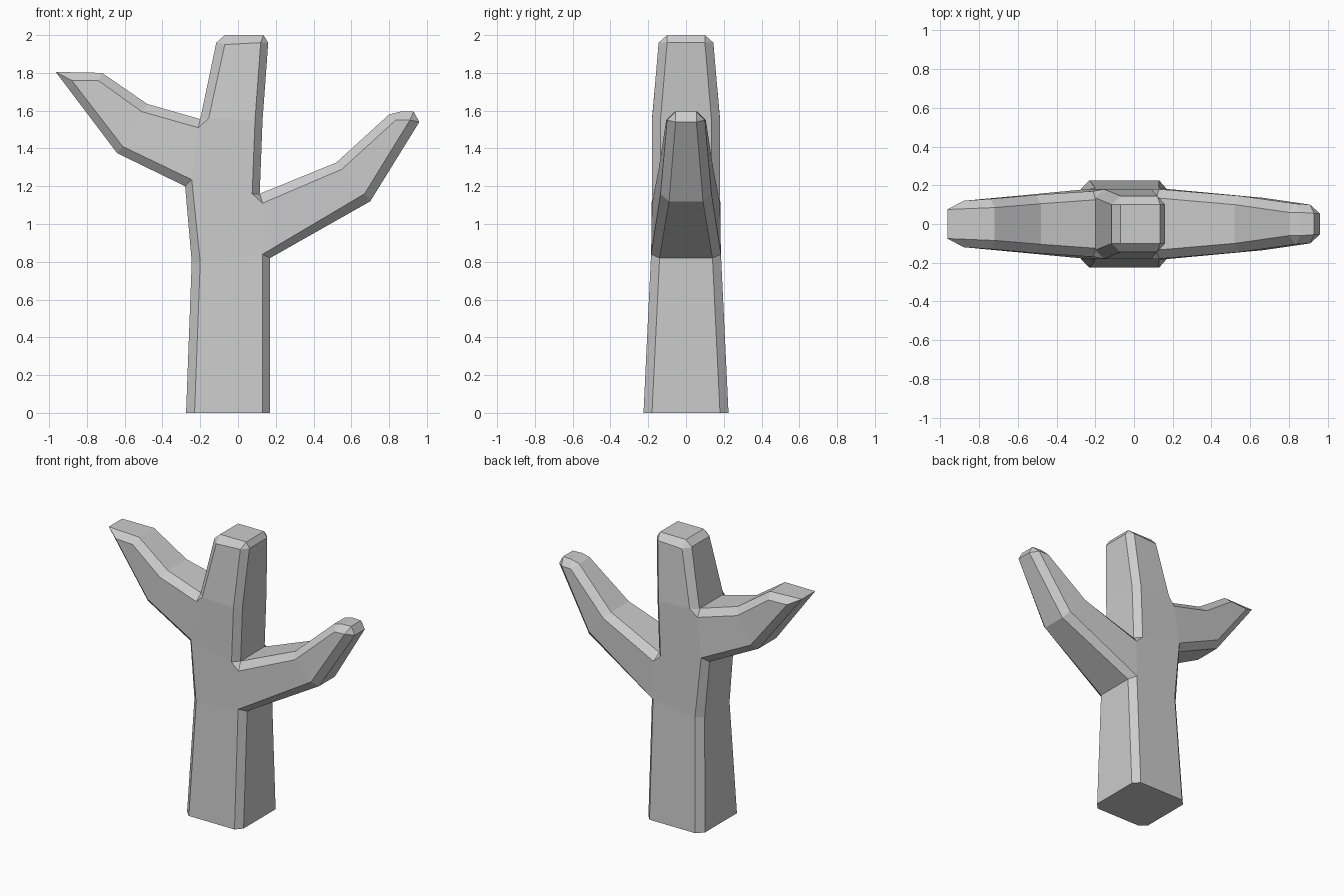
import bpy
import bmesh

cube = bpy.data.objects.get("Cube")
if cube:
    bpy.data.objects.remove(cube, do_unlink=True)

BEVEL_DEPTH = 0.045

# Outline round the trunk and branches: (rim x, rim z, face x, face z, face half depth)
base = [(-.275, 0, -.23, 0, .225), (.17, 0, .13, 0, .225)]
right_branch = [
    (.17, .82, .13, .84, .185), (.7, 1.12, .67, 1.16, .135),
    (.96, 1.54, .91, 1.55, .1), (.93, 1.595, .91, 1.55, .1),
    (.86, 1.595, .835, 1.55, .105), (.8, 1.58, .835, 1.55, .105),
    (.52, 1.325, .55, 1.29, .145), (.115, 1.16, .13, 1.11, .18),
]
crown = [
    (.115, 1.16, .075, 1.16, .18), (.13, 1.55, .09, 1.55, .18),
    (.16, 1.96, .12, 1.96, .145), (.135, 2, .12, 1.96, .145),
    (-.07, 2, -.07, 1.95, .145), (-.115, 1.96, -.07, 1.95, .145),
    (-.2, 1.555, -.155, 1.56, .18),
]
left_branch = [
    (-.2, 1.555, -.21, 1.51, .17), (-.48, 1.635, -.51, 1.595, .15),
    (-.72, 1.8, -.74, 1.76, .13), (-.965, 1.805, -.88, 1.76, .12),
    (-.64, 1.375, -.61, 1.41, .145), (-.28, 1.2, -.245, 1.235, .18),
]
trunk_side = [(-.245, .8, -.2, .8, .185)]
outline = base + right_branch + crown + left_branch + trunk_side

# Flat panels of the broad faces, as outline positions
panels = [
    (0, 1, 2, 23), (2, 9, 10, 22, 23), (2, 3, 8, 9), (3, 4, 6, 8),
    (10, 11, 16, 17, 22), (11, 12, 15, 16), (17, 18, 21, 22), (18, 19, 20, 21),
]


def add_side(bm, sign):
    """Add one broad face with its bevel strip and return the rim vertices."""
    rim = [bm.verts.new((x, sign * (depth - BEVEL_DEPTH), z))
           for x, z, _, _, depth in outline]
    face = [bm.verts.new((x, sign * depth, z)) for _, _, x, z, depth in outline]
    for i in range(len(outline)):
        j = (i + 1) % len(outline)
        bm.faces.new((rim[i], rim[j], face[j], face[i]))
    for panel in panels:
        bm.faces.new([face[i] for i in panel])
    return rim


def build_trunk():
    bm = bmesh.new()
    front = add_side(bm, -1)
    back = add_side(bm, 1)
    # Edge band joining the front and back rims
    for i in range(len(outline)):
        j = (i + 1) % len(outline)
        bm.faces.new((front[i], back[i], back[j], front[j]))
    # Weld the shared corners where bevels meet in a point
    bmesh.ops.remove_doubles(bm, verts=bm.verts[:], dist=0.0005)
    bmesh.ops.recalc_face_normals(bm, faces=bm.faces[:])
    mesh = bpy.data.meshes.new("branched_trunk")
    bm.to_mesh(mesh)
    bm.free()
    obj = bpy.data.objects.new("branched_trunk", mesh)
    bpy.context.collection.objects.link(obj)
    return obj


# Plain grey material
grey = bpy.data.materials.new("plain_grey")
grey.use_nodes = True
colour = (0.6, 0.6, 0.6, 1)
grey.diffuse_color = colour
grey.node_tree.nodes["Principled BSDF"].inputs["Base Color"].default_value = colour

trunk = build_trunk()
trunk.data.materials.append(grey)
